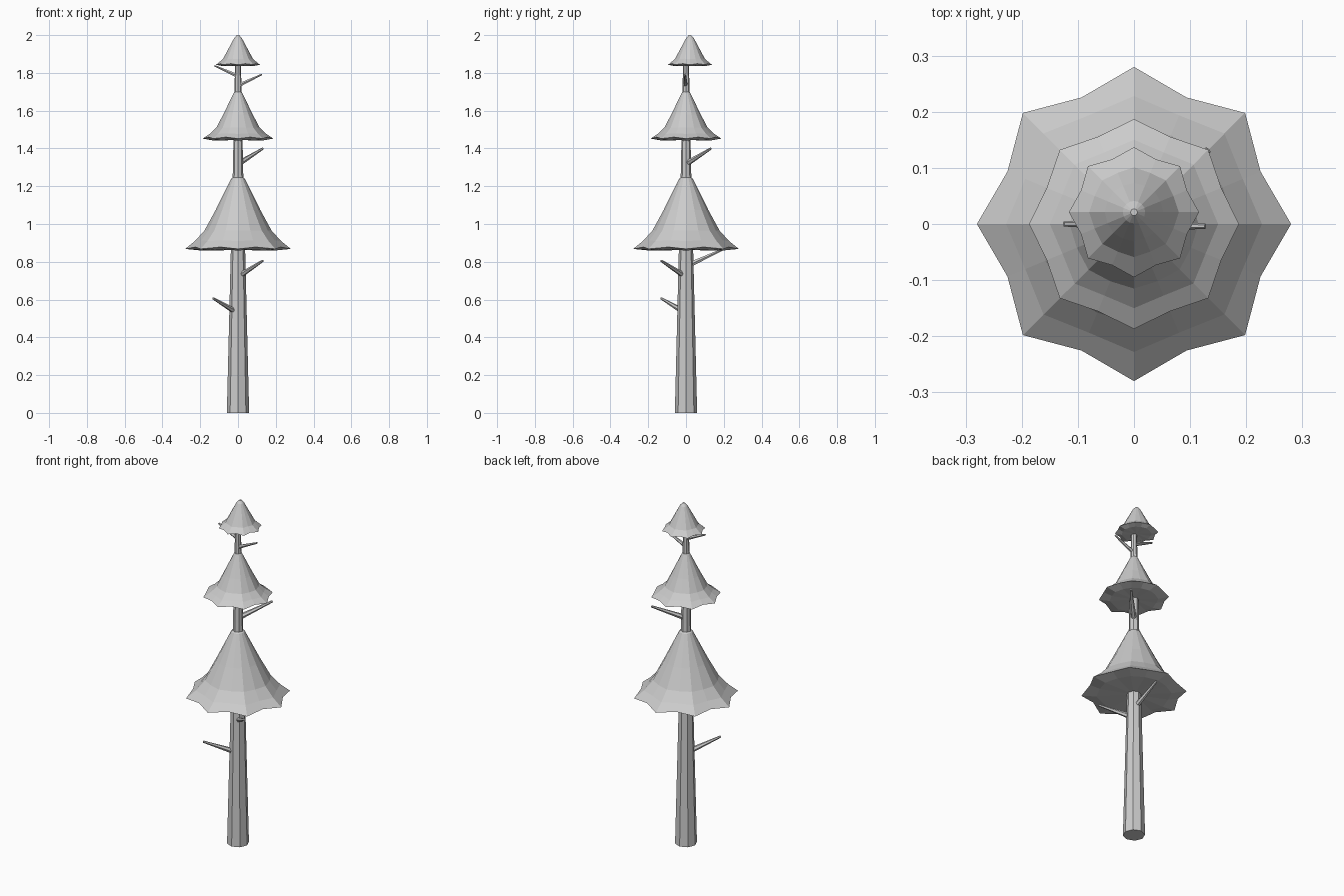
import bpy, bmesh, math
from mathutils import Vector

if "Cube" in bpy.data.objects:
    bpy.data.objects.remove(bpy.data.objects["Cube"])


def lofted(name, rings):
    """Skin a list of equal-length vertex rings and cap both ends."""
    bm = bmesh.new()
    loops = [[bm.verts.new(p) for p in ring] for ring in rings]
    n = len(loops[0])
    for a, b in zip(loops, loops[1:]):
        for i in range(n):
            j = (i + 1) % n
            bm.faces.new((a[i], a[j], b[j], b[i]))
    bm.faces.new(loops[0])
    bm.faces.new(loops[-1])
    bmesh.ops.recalc_face_normals(bm, faces=bm.faces)
    mesh = bpy.data.meshes.new(name)
    bm.to_mesh(mesh)
    bm.free()
    obj = bpy.data.objects.new(name, mesh)
    bpy.context.collection.objects.link(obj)
    return obj


def ring(r, z, n=8):
    return [(r * math.cos(2 * math.pi * i / n), r * math.sin(2 * math.pi * i / n), z)
            for i in range(n)]


def foliage(name, profile, y=0.0):
    """Flared skirt; profile rows: tip radius, tip z, valley radius factor, valley lift."""
    rings = []
    for r, z, k, lift in profile:
        row = []
        for i in range(16):
            a = math.pi * i / 8
            rr, zz = (r * k, z + lift) if i % 2 else (r, z)
            row.append((rr * math.cos(a), y + rr * math.sin(a), zz))
        rings.append(row)
    return lofted(name, rings)


def branch(name, start, end, r0=0.014, r1=0.006):
    s, e = Vector(start), Vector(end)
    q = (e - s).to_track_quat('Z', 'Y')
    length = (e - s).length
    return lofted(name, [[s + q @ Vector(p) for p in ring(r, z, 6)]
                         for r, z in ((r0, 0), (r1, length))])


# Tapered eight-sided trunk
lofted("trunk", [ring(0.059, 0), ring(0.038, 0.86), ring(0.027, 1.3),
                 ring(0.019, 1.7), ring(0.014, 1.9)])

# Three skirts of needles, closed underneath
foliage("lower_foliage", [
    (0.012, 1.257, 1, 0), (0.036, 1.24, 1, 0), (0.118, 1.075, 0.98, 0),
    (0.178, 0.965, 0.96, 0), (0.228, 0.91, 0.92, 0.003), (0.28, 0.868, 0.872, 0.01),
    (0.2, 0.86, 0.95, 0.004), (0.03, 0.862, 1, 0)])
foliage("middle_foliage", [
    (0.01, 1.71, 1, 0), (0.022, 1.695, 1, 0), (0.078, 1.58, 0.98, 0),
    (0.115, 1.51, 0.96, 0), (0.15, 1.477, 0.92, 0.003), (0.187, 1.452, 0.9, 0.008),
    (0.13, 1.442, 0.95, 0.003), (0.02, 1.445, 1, 0)])
foliage("top_foliage", [
    (0.006, 2.0, 1, 0), (0.02, 1.985, 1, 0), (0.052, 1.925, 0.98, 0),
    (0.08, 1.873, 0.95, 0.002), (0.116, 1.843, 0.88, 0.006),
    (0.08, 1.836, 0.95, 0.002), (0.012, 1.838, 1, 0)], y=0.021)

# Bare twigs between the skirts
twigs = [
    ((-0.02, -0.02, 0.54), (-0.132, -0.132, 0.607)),
    ((0.015, -0.015, 0.73), (0.132, -0.132, 0.806)),
    ((0, 0.02, 0.785), (0, 0.2, 0.868)),
    ((0.012, 0.012, 1.325), (0.132, 0.132, 1.4)),
    ((0.005, -0.003, 1.735), (0.127, -0.004, 1.792)),
    ((-0.005, 0, 1.785), (-0.125, 0, 1.838)),
]
for i, (s, e) in enumerate(twigs):
    k = 1 if s[2] < 1.5 else 0.75
    branch(f"branch_{i + 1}", s, e, 0.015 * k, 0.006 * k)
